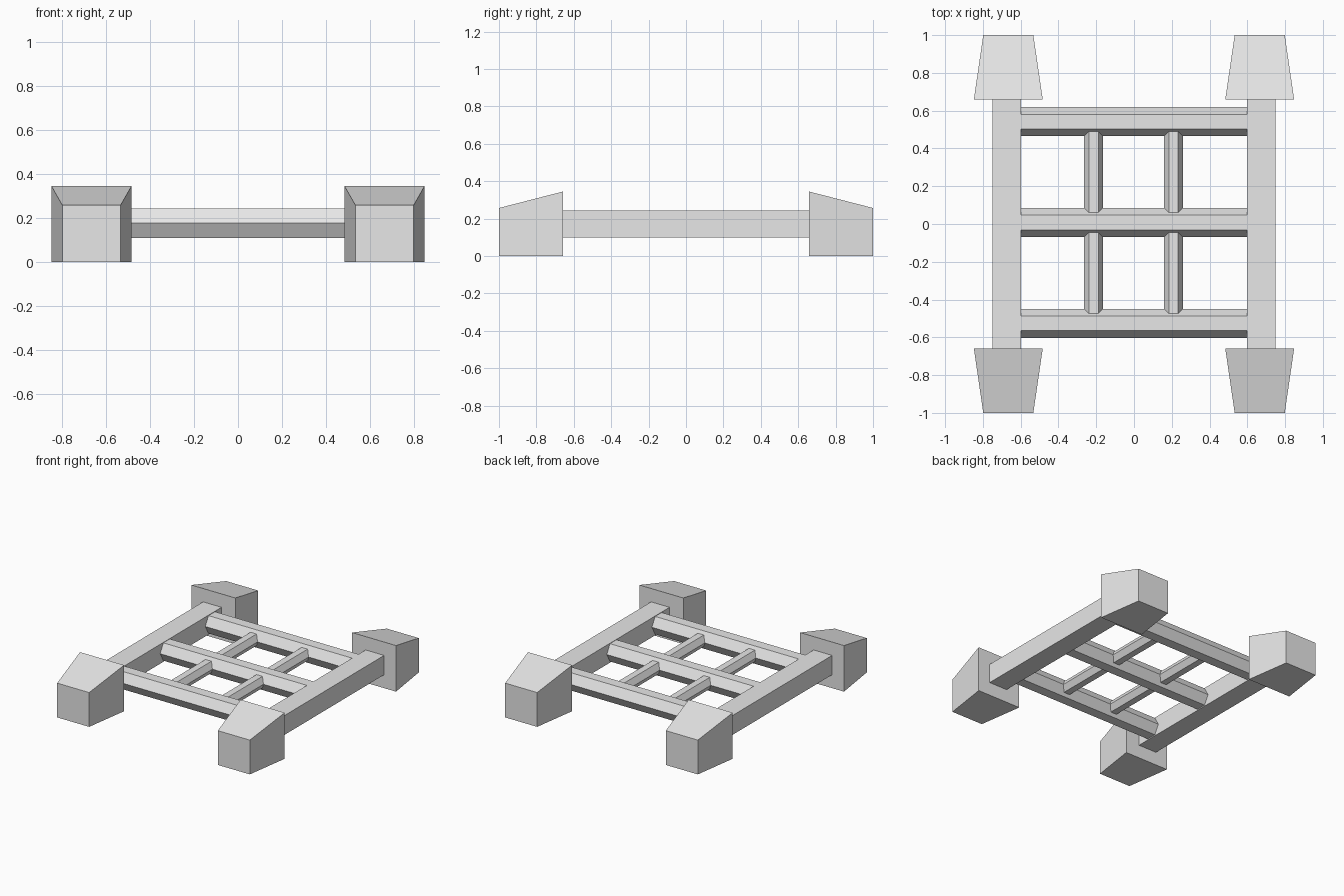
import bpy
import bmesh
from math import pi, sin, cos
from mathutils import Matrix

cube = bpy.data.objects.get("Cube")
if cube:
    bpy.data.objects.remove(cube, do_unlink=True)

# Single flat grey
grey = bpy.data.materials.new("plain_grey")
grey.use_nodes = True
grey.diffuse_color = (0.8, 0.8, 0.8, 1)
grey.node_tree.nodes["Principled BSDF"].inputs["Base Color"].default_value = (0.8, 0.8, 0.8, 1)


def loft(name, start, end):
    """Closed solid between two matching outlines."""
    bm = bmesh.new()
    a = [bm.verts.new(p) for p in start]
    b = [bm.verts.new(p) for p in end]
    bm.faces.new(a)
    bm.faces.new(b)
    n = len(a)
    for i in range(n):
        j = (i + 1) % n
        bm.faces.new((a[i], a[j], b[j], b[i]))
    bmesh.ops.recalc_face_normals(bm, faces=bm.faces)
    mesh = bpy.data.meshes.new(name)
    bm.to_mesh(mesh)
    bm.free()
    mesh.materials.append(grey)
    obj = bpy.data.objects.new(name, mesh)
    bpy.context.collection.objects.link(obj)
    return obj


def rect(x0, x1, z0, z1, y):
    return [(x0, y, z0), (x1, y, z0), (x1, y, z1), (x0, y, z1)]


def hexagon(radius):
    return [(radius * cos(i * pi / 3), radius * sin(i * pi / 3)) for i in range(6)]


BAR_Z = 0.175

# Side rails and the tapered feet on their ends
for side, sx in (("left", 1), ("right", -1)):
    loft(side + "_rail",
         rect(sx * 0.597, sx * 0.75, 0.1, 0.245, -0.66),
         rect(sx * 0.597, sx * 0.75, 0.1, 0.245, 0.66))
    for end, sy in (("front", -1), ("back", 1)):
        loft(f"{end}_{side}_foot",
             rect(sx * 0.483, sx * 0.848, 0, 0.345, sy * 0.658),
             rect(sx * 0.533, sx * 0.798, 0, 0.257, sy))

# Hexagonal cross bars between the rails
bars = {"front": -0.526, "middle": 0.008, "back": 0.542}
for name, y in bars.items():
    ring = hexagon(0.077)
    loft(name + "_cross_bar",
         [(-0.6, y + u, BAR_Z + v) for u, v in ring],
         [(0.6, y + u, BAR_Z + v) for u, v in ring])

# Thin hexagonal spacers joining neighbouring cross bars
for side, x in (("left", 0.209), ("right", -0.214)):
    for name, y0, y1 in (("front", bars["front"], bars["middle"]),
                         ("back", bars["middle"], bars["back"])):
        ring = hexagon(0.05)
        loft(f"{name}_{side}_spacer",
             [(x + u, y0 + 0.03, BAR_Z + v) for u, v in ring],
             [(x + u, y1 - 0.03, BAR_Z + v) for u, v in ring])
